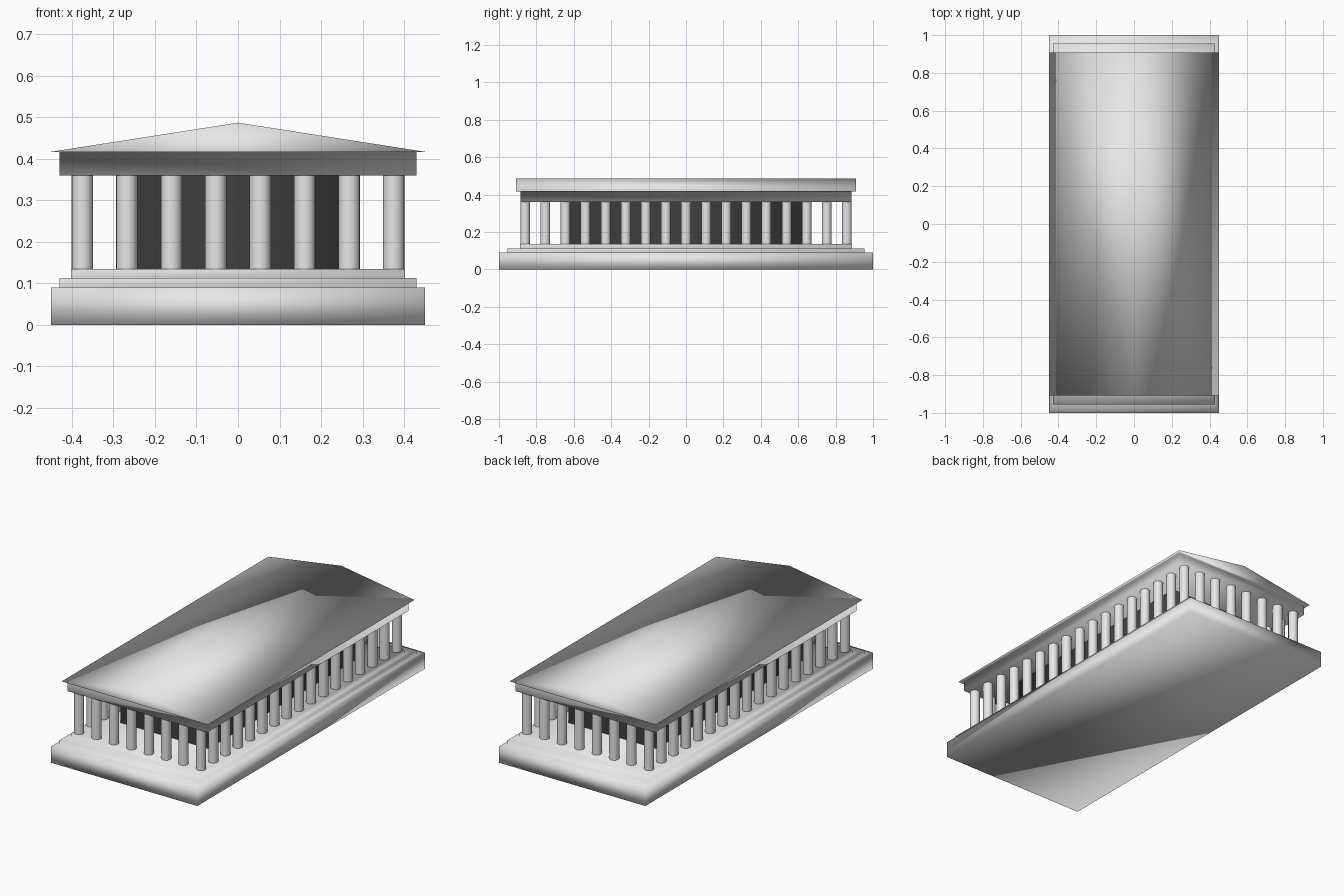
import bpy, bmesh, math

if "Cube" in bpy.data.objects:
    bpy.data.objects.remove(bpy.data.objects["Cube"])


def material(name, rgb):
    m = bpy.data.materials.new(name)
    m.diffuse_color = (*rgb, 1)
    m.use_nodes = True
    m.node_tree.nodes["Principled BSDF"].inputs["Base Color"].default_value = m.diffuse_color
    return m


STONE = material("pale stone", (0.8, 0.8, 0.8))
DARK = material("dark inner wall", (0.05, 0.05, 0.05))


def finish(bm, name, mat):
    bmesh.ops.recalc_face_normals(bm, faces=bm.faces)
    me = bpy.data.meshes.new(name)
    bm.to_mesh(me)
    bm.free()
    me.materials.append(mat)
    me.shade_smooth()
    return link(name, me)


def link(name, me, loc=(0, 0, 0)):
    ob = bpy.data.objects.new(name, me)
    ob.location = loc
    bpy.context.collection.objects.link(ob)
    return ob


def stack(bm, rings):
    """Stack rectangles (half x, half y, z) and bridge each to the next."""
    loops = [[bm.verts.new((sx * hx, sy * hy, z))
              for sx, sy in ((-1, -1), (1, -1), (1, 1), (-1, 1))]
             for hx, hy, z in rings]
    for a, b in zip(loops, loops[1:]):
        for i in range(4):
            j = (i + 1) % 4
            bm.faces.new((a[i], a[j], b[j], b[i]))
    return loops


# Stepped platform
bm = bmesh.new()
loops = stack(bm, [(0.45, 1.0, 0), (0.45, 1.0, 0.09),
                   (0.43, 0.955, 0.09), (0.43, 0.955, 0.113),
                   (0.402, 0.887, 0.113), (0.402, 0.887, 0.135)])
bm.faces.new(loops[0])
bm.faces.new(loops[-1])
finish(bm, "stepped_platform", STONE)

# Inner chamber, closed above and below by the platform and the beam
bm = bmesh.new()
stack(bm, [(0.27, 0.645, 0.135), (0.27, 0.645, 0.36)])
finish(bm, "inner_chamber", DARK)

# Beam ring with gabled roof
bm = bmesh.new()
loops = stack(bm, [(0.43, 0.885, 0.36), (0.43, 0.885, 0.417), (0.45, 0.908, 0.417)])
bm.faces.new(loops[0])
fl, fr, br, bl = loops[-1]
front = bm.verts.new((0, -0.908, 0.487))
back = bm.verts.new((0, 0.908, 0.487))
for f in ((fl, fr, front), (br, bl, back), (fr, br, back, front), (bl, fl, front, back)):
    bm.faces.new(f)
finish(bm, "beam_and_roof", STONE)

# Columns: 8 across the ends, 17 along the sides, corners shared
bm = bmesh.new()
bmesh.ops.create_cone(bm, cap_ends=False, segments=24,
                      radius1=0.0255, radius2=0.0255, depth=0.225)
first = finish(bm, "column", STONE)
shaft = first.data
bpy.data.objects.remove(first)
X, Y = 0.375, 0.86
spots = [(-X + 2 * X * i / 7, s * Y) for i in range(8) for s in (-1, 1)]
spots += [(s * X, -Y + 2 * Y * i / 16) for i in range(1, 16) for s in (-1, 1)]
for x, y in spots:
    link("column", shaft, (x, y, 0.2475))
